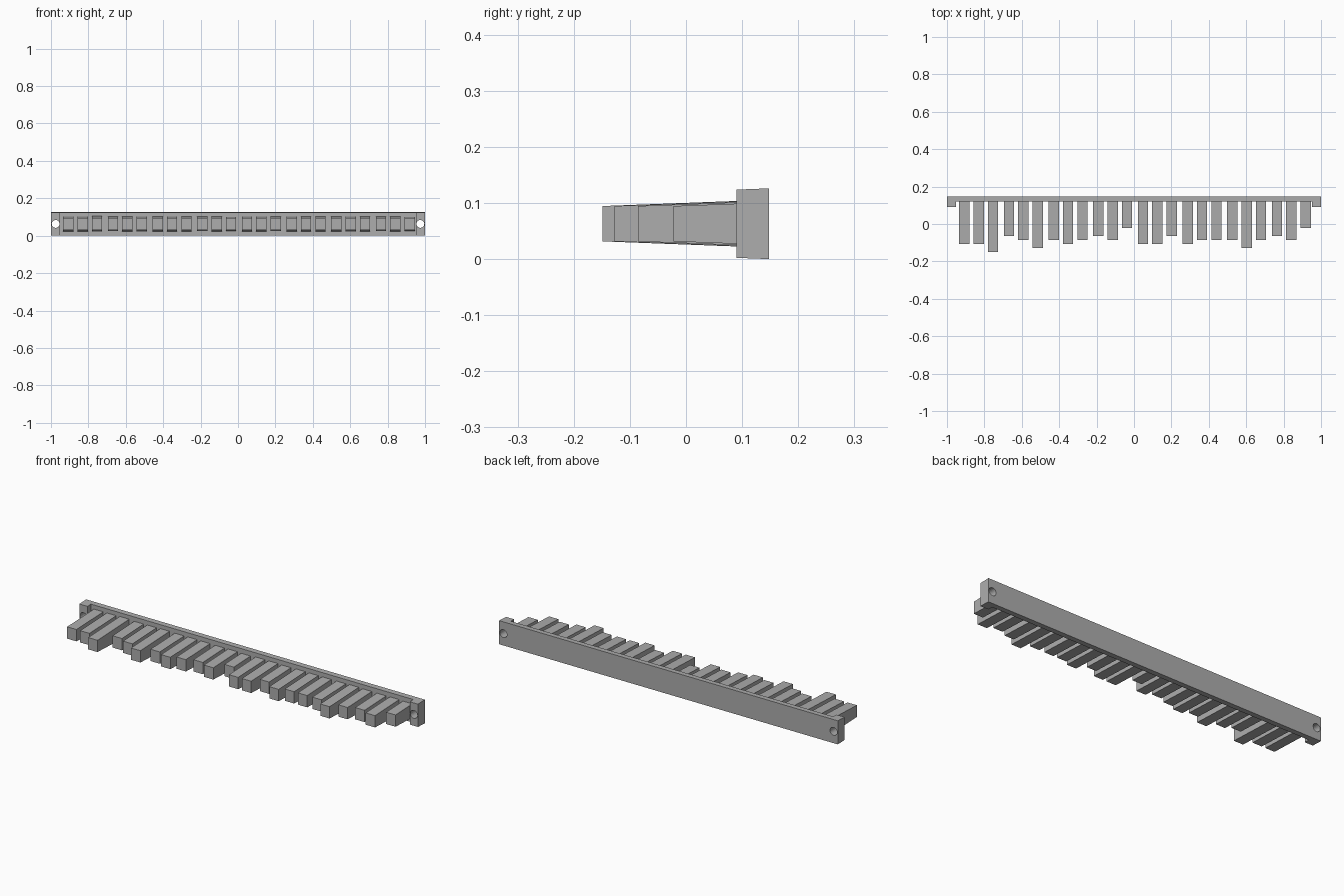
import bpy
import bmesh

cube = bpy.data.objects.get("Cube")
if cube:
    bpy.data.objects.remove(cube, do_unlink=True)

gray = bpy.data.materials.new("plain gray")
gray.use_nodes = True
color = (0.42, 0.42, 0.42, 1)
gray.diffuse_color = color
gray.node_tree.nodes["Principled BSDF"].inputs["Base Color"].default_value = color

MID_Z = 0.063        # height of the horizontal symmetry plane
DRAFT = 0.038        # widening per unit of depth, above and below
BACK, FACE, TAB = 0.148, 0.119, 0.09   # depths of plate back, plate face, tab face
TAB_W = 0.048


def drafted_prism(name, outline, half_at, ref_y):
    """Extrude an xy outline both ways from MID_Z, getting taller toward the back."""
    bm = bmesh.new()

    def ring(sign):
        return [bm.verts.new((x, y, MID_Z + sign * (half_at + DRAFT * (y - ref_y))))
                for x, y in outline]

    low, high = ring(-1), ring(1)
    bm.faces.new(low)
    bm.faces.new(high)
    for i in range(len(outline)):
        j = (i + 1) % len(outline)
        bm.faces.new((low[i], low[j], high[j], high[i]))
    bmesh.ops.recalc_face_normals(bm, faces=bm.faces)
    mesh = bpy.data.meshes.new(name)
    bm.to_mesh(mesh)
    bm.free()
    mesh.materials.append(gray)
    obj = bpy.data.objects.new(name, mesh)
    bpy.context.collection.objects.link(obj)
    return obj


# Back plate with a forward tab at each end
inner = 1 - TAB_W
plate = drafted_prism("back_plate", [
    (-1, BACK), (-1, TAB), (-inner, TAB), (-inner, FACE),
    (inner, FACE), (inner, TAB), (1, TAB), (1, BACK)], MID_Z, BACK)

# Round mounting hole through each tab
for side, sx in (("right", -1), ("left", 1)):
    bpy.ops.mesh.primitive_cylinder_add(
        vertices=24, radius=0.021, depth=0.2,
        location=(sx * 0.975, FACE, MID_Z), rotation=(1.5708, 0, 0))
    cutter = bpy.context.object
    cutter.name = side + "_hole_cutter"
    cutter.data.materials.append(gray)
    cutter.hide_render = True
    cutter.hide_set(True)
    cut = plate.modifiers.new(side + "_hole", 'BOOLEAN')
    cut.object = cutter
    cut.operation = 'DIFFERENCE'
    cut.solver = 'EXACT'

# Teeth in groups of three; each digit is the tooth's length step
HALF_W = 0.0275
for i, step in enumerate("446235343230442433353230"):
    group, place = divmod(i, 3)
    x = -0.907 + 0.2388 * group + 0.0768 * place
    tip = -0.022 - 0.0211 * int(step)
    drafted_prism(f"tooth_{i + 1}", [
        (x - HALF_W, FACE), (x - HALF_W, tip),
        (x + HALF_W, tip), (x + HALF_W, FACE)], 0.0315, tip)
